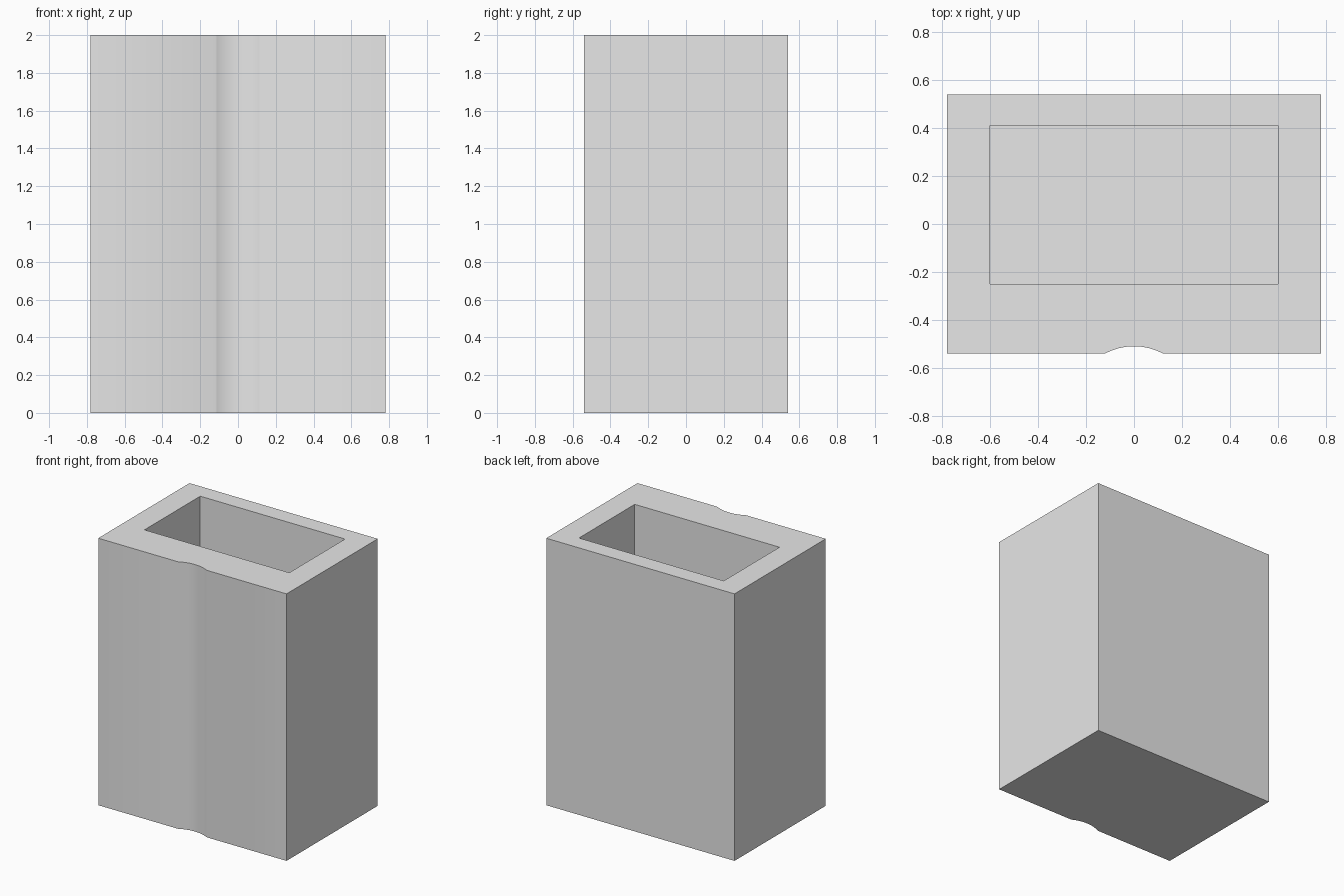
import bpy
import bmesh
import math

default = bpy.data.objects.get("Cube")
if default:
    bpy.data.objects.remove(default, do_unlink=True)

HALF_X, HALF_Y, HEIGHT = 0.78, 0.54, 2.0
FLOOR = 0.18                      # thickness under the cavity
GROOVE_HALF, GROOVE_DEPTH, STEPS = 0.12, 0.03, 24

grey = bpy.data.materials.new("light_grey")
grey.use_nodes = True
grey.diffuse_color = (0.8, 0.8, 0.8, 1)
grey.node_tree.nodes["Principled BSDF"].inputs["Base Color"].default_value = grey.diffuse_color

# Outline with a shallow circular groove in the front edge
radius = (GROOVE_HALF ** 2 + GROOVE_DEPTH ** 2) / (2 * GROOVE_DEPTH)
centre_y = -HALF_Y + GROOVE_DEPTH - radius
spread = math.asin(GROOVE_HALF / radius)
angles = [spread * (2 * i / STEPS - 1) for i in range(STEPS + 1)]
groove = [(radius * math.sin(a), centre_y + radius * math.cos(a)) for a in angles]
outer = [(-HALF_X, -HALF_Y), *groove, (HALF_X, -HALF_Y), (HALF_X, HALF_Y), (-HALF_X, HALF_Y)]
inner = [(-0.60, -0.25), (0.60, -0.25), (0.60, 0.41), (-0.60, 0.41)]

bm = bmesh.new()


def ring(points, z):
    return [bm.verts.new((x, y, z)) for x, y in points]


def walls(low, high):
    n = len(low)
    for i in range(n):
        j = (i + 1) % n
        bm.faces.new((low[i], low[j], high[j], high[i]))


# Outer shell and base
base, top = ring(outer, 0), ring(outer, HEIGHT)
walls(base, top)
bm.faces.new(base)

# Rectangular cavity and its floor
pit, rim = ring(inner, FLOOR), ring(inner, HEIGHT)
walls(pit, rim)
bm.faces.new(pit)

# Flat rim: front strip holds the groove, the other three sides are quads
bm.faces.new(top[:-2] + [rim[1], rim[0]])
bm.faces.new((top[-3], top[-2], rim[2], rim[1]))
bm.faces.new((top[-2], top[-1], rim[3], rim[2]))
bm.faces.new((top[-1], top[0], rim[0], rim[3]))
bmesh.ops.recalc_face_normals(bm, faces=bm.faces[:])

mesh = bpy.data.meshes.new("grooved_box")
bm.to_mesh(mesh)
bm.free()
mesh.materials.append(grey)
box = bpy.data.objects.new("grooved_box", mesh)
bpy.context.collection.objects.link(box)

# Smooth groove, crisp box edges
bpy.ops.object.select_all(action="DESELECT")
box.select_set(True)
bpy.context.view_layer.objects.active = box
bpy.ops.object.shade_smooth_by_angle(angle=math.radians(32))
